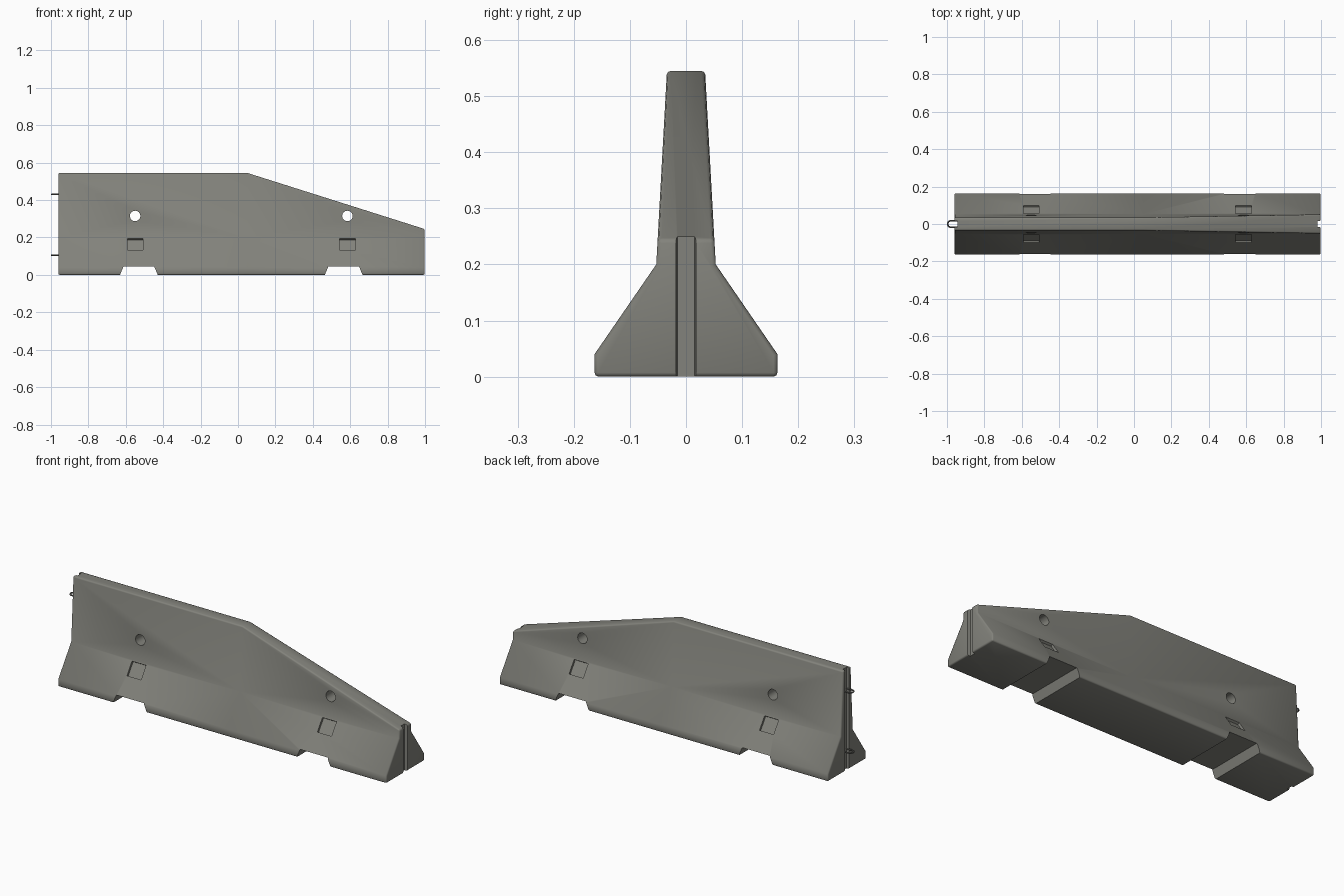
import bpy, bmesh, math
from mathutils import Vector

cube = bpy.data.objects.get("Cube")
if cube:
    bpy.data.objects.remove(cube, do_unlink=True)


def material(name, colour):
    m = bpy.data.materials.new(name)
    m.use_nodes = True
    m.diffuse_color = (*colour, 1)
    m.node_tree.nodes["Principled BSDF"].inputs["Base Color"].default_value = (*colour, 1)
    return m


concrete = material("concrete grey", (0.225, 0.225, 0.2))
steel = material("dark steel", (0.12, 0.12, 0.11))


def make_object(name, bm, mat):
    bmesh.ops.recalc_face_normals(bm, faces=bm.faces)
    mesh = bpy.data.meshes.new(name)
    bm.to_mesh(mesh)
    bm.free()
    mesh.materials.append(mat)
    obj = bpy.data.objects.new(name, mesh)
    bpy.context.collection.objects.link(obj)
    return obj


def activate(obj):
    bpy.ops.object.select_all(action='DESELECT')
    obj.select_set(True)
    bpy.context.view_layer.objects.active = obj


def loft(bm, rings):
    """Closed solid through rings of equal point count."""
    loops = [[bm.verts.new(p) for p in ring] for ring in rings]
    n = len(loops[0])
    for a, b in zip(loops, loops[1:]):
        for i in range(n):
            j = (i + 1) % n
            bm.faces.new((a[i], a[j], b[j], b[i]))
    bm.faces.new(loops[0])
    bm.faces.new(loops[-1])


# Barrier body: flared foot, slim wall, sloping nose
def section(x, top):
    half_top = 0.053 - 0.019 * (top - 0.2) / 0.345
    half = [(0.163, 0), (0.163, 0.04), (0.053, 0.2), (half_top, top)]
    ring = half + [(-y, z) for y, z in reversed(half)]
    return [(x, y, z) for y, z in ring]


bm = bmesh.new()
loft(bm, [section(-0.96, 0.545), section(0.05, 0.545), section(0.998, 0.245)])
body = make_object("barrier_body", bm, concrete)
bevel = body.modifiers.new("soft edges", 'BEVEL')
bevel.width = 0.007
bevel.segments = 2
bevel.limit_method = 'ANGLE'
bevel.angle_limit = math.radians(60)

# Cutters
bm = bmesh.new()

# Fork notches under the foot
for x in (-0.53, 0.565):
    outline = [(-0.105, -0.01), (0.105, -0.01), (0.082, 0.045), (-0.082, 0.045)]
    loft(bm, [[(x + u, y, z) for u, z in outline] for y in (-0.3, 0.3)])

for x in (-0.55, 0.585):
    # Round lifting holes through the wall
    circle = [(x + 0.028 * math.cos(a), 0.315 + 0.028 * math.sin(a))
              for a in (math.tau * i / 24 for i in range(24))]
    loft(bm, [[(u, y, z) for u, z in circle] for y in (-0.3, 0.3)])
    # Shallow recesses in the sloped faces
    low, high = Vector((0.1, 0.132)), Vector((0.057, 0.194))
    normal = Vector((0.824, 0.567))
    outline = [low + normal * 0.03, high + normal * 0.03,
               high - normal * 0.012, low - normal * 0.012]
    for side in (-1, 1):
        loft(bm, [[(x + u, side * p.x, p.y) for p in outline] for u in (-0.042, 0.042)])

# Keyway grooves in both ends
for end, floor in ((-0.97, -0.945), (1.01, 0.982)):
    outline = [(end, -0.02), (end, 0.02), (floor, 0.015), (floor, -0.015)]
    loft(bm, [[(u, y, z) for u, y in outline] for z in (-0.1, 0.7)])

cutter = make_object("cutter", bm, concrete)
cutter.hide_render = True
cut = body.modifiers.new("cuts", 'BOOLEAN')
cut.object = cutter
cut.solver = 'EXACT'
activate(body)
for name in [m.name for m in body.modifiers]:
    bpy.ops.object.modifier_apply(modifier=name)
bpy.data.objects.remove(cutter, do_unlink=True)
activate(body)
bpy.ops.object.shade_smooth_by_angle(angle=math.radians(58))

# Wire connecting loops on the tall end
for name, z in (("lower_loop", 0.105), ("upper_loop", 0.43)):
    curve = bpy.data.curves.new(name, 'CURVE')
    curve.dimensions = '3D'
    curve.bevel_depth = 0.004
    curve.bevel_resolution = 2
    arc = [math.radians(90 + 18 * i) for i in range(11)]
    points = [(-0.935, 0.018)]
    points += [(-0.978 + 0.018 * math.cos(a), 0.018 * math.sin(a)) for a in arc]
    points += [(-0.935, -0.018)]
    spline = curve.splines.new('POLY')
    spline.points.add(len(points) - 1)
    for p, (x, y) in zip(spline.points, points):
        p.co = (x, y, z, 1)
    curve.materials.append(steel)
    loop = bpy.data.objects.new(name, curve)
    bpy.context.collection.objects.link(loop)
    activate(loop)
    bpy.ops.object.convert(target='MESH')
    bpy.ops.object.shade_smooth_by_angle(angle=math.radians(60))
